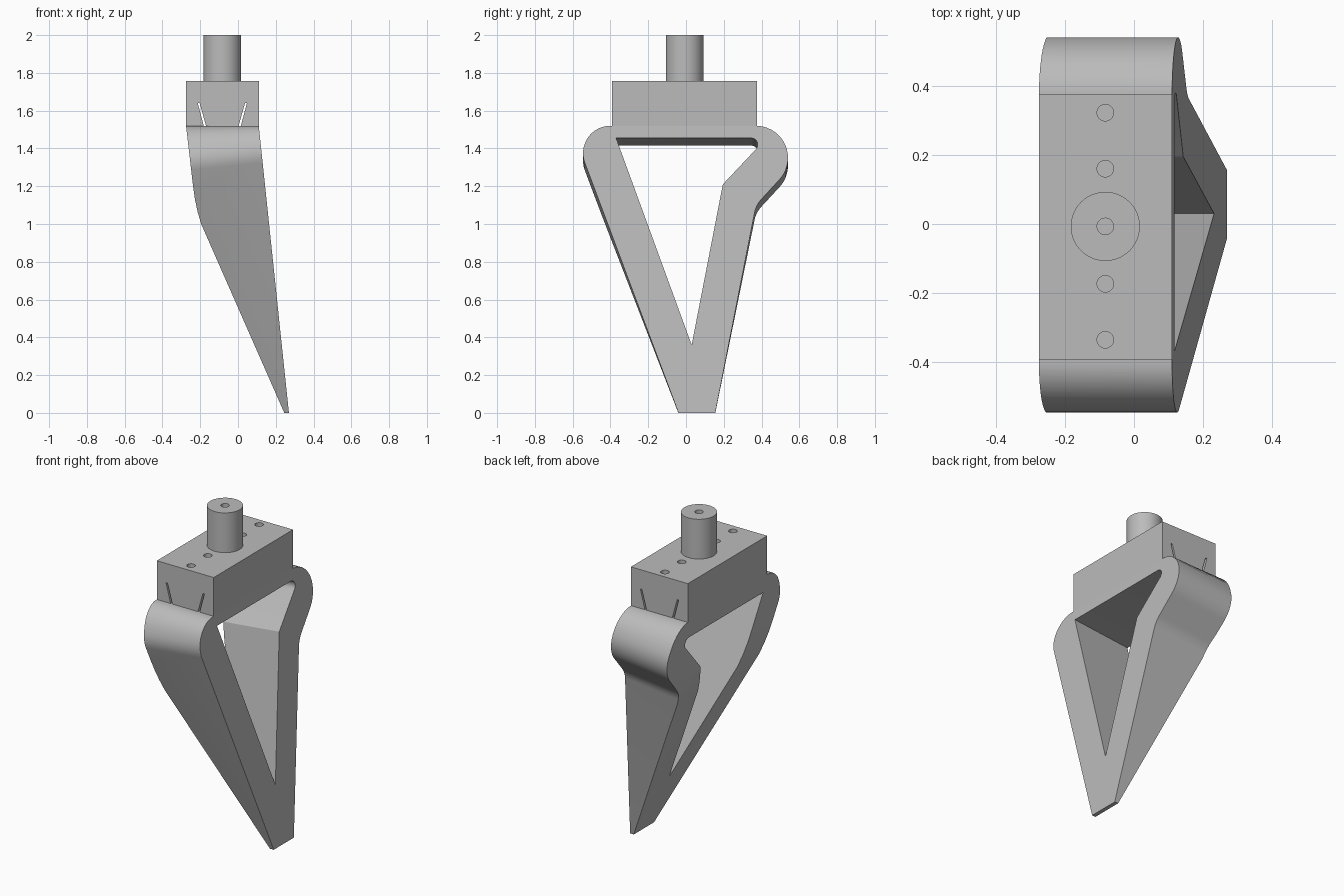
import bpy, bmesh, math

if "Cube" in bpy.data.objects:
    bpy.data.objects.remove(bpy.data.objects["Cube"], do_unlink=True)

grey = bpy.data.materials.new("plain grey")
grey.use_nodes = True
grey.diffuse_color = (0.5, 0.5, 0.5, 1)
grey.node_tree.nodes["Principled BSDF"].inputs["Base Color"].default_value = (0.5, 0.5, 0.5, 1)

TOP = 1.52        # top of the leg
TILT = 0.105      # lean of the leg's outer face
AXIS_X, AXIS_Y = -0.083, -0.007


def loft(name, start, end):
    """Solid between two matching rings of points."""
    bm = bmesh.new()
    a = [bm.verts.new(p) for p in start]
    b = [bm.verts.new(p) for p in end]
    bm.faces.new(a)
    bm.faces.new(b[::-1])
    for i in range(len(a)):
        j = (i + 1) % len(a)
        bm.faces.new((a[j], a[i], b[i], b[j]))
    bmesh.ops.recalc_face_normals(bm, faces=bm.faces)
    mesh = bpy.data.meshes.new(name)
    bm.to_mesh(mesh)
    bm.free()
    mesh.materials.append(grey)
    obj = bpy.data.objects.new(name, mesh)
    bpy.context.collection.objects.link(obj)
    return obj


def arc(cy, cz, r, start, end, steps):
    angles = [math.radians(start + (end - start) * i / steps) for i in range(steps + 1)]
    return [(cy + r * math.cos(t), cz + r * math.sin(t)) for t in angles]


def leaning(points, depth, flat_top):
    """Place side-profile points on the leaning face, pushed back by depth."""
    ring = []
    for y, z in points:
        fade = min(1, max(0, (TOP - z) / 0.1)) if flat_top else 1
        ring.append((0.11 + TILT * (TOP - z) - depth, y, z - TILT * depth * fade))
    return ring


def prism_y(name, points, y0, y1):
    return loft(name, [(x, y0, z) for x, z in points], [(x, y1, z) for x, z in points])


def cylinder(name, y, r, z0, z1, steps=48):
    ring = arc(AXIS_X, y, r, 0, 360, steps)[:-1]
    return loft(name, [(*p, z0) for p in ring], [(*p, z1) for p in ring])


def carve(obj, cutter, operation="DIFFERENCE"):
    mod = obj.modifiers.new("carve", "BOOLEAN")
    mod.operation = operation
    mod.solver = "EXACT"
    mod.object = cutter
    bpy.context.view_layer.objects.active = obj
    bpy.ops.object.modifier_apply(modifier=mod.name)
    bpy.data.objects.remove(cutter, do_unlink=True)


# Leg: rounded shoulders tapering to a narrow tip
outline = (arc(-0.40, 1.375, 0.145, 90, 200, 16)
           + [(-0.021, -0.05), (0.145, -0.05)]
           + arc(0.51, 1.03, 0.15, 169, 135, 6)
           + arc(0.37, 1.35, 0.17, -45, 90, 18))
leg = loft("leg", leaning(outline, 0, True), leaning(outline, 0.6, True))

# Leg: front silhouette trims the inner side
trim = [(-0.285, 1.6), (-0.275, 1.52), (-0.238, 1.2), (-0.228, 1.13), (-0.214, 1.065),
        (-0.195, 1.0), (0.245, 0), (0.5, 0), (0.5, 1.6)]
carve(leg, prism_y("leg_trim", trim, -1, 1), "INTERSECT")

# Leg: wedge-shaped opening
opening = ([(-0.37, 1.455), (0.03, 0.36), (0.195, 1.21)]
           + arc(0.345, 1.42, 0.035, -45, 90, 8))
carve(leg, loft("opening_cutter", leaning(opening, -0.1, False), leaning(opening, 0.6, False)))

# Mounting block with slanted slits and screw holes
block = prism_y("mounting_block",
                [(-0.275, TOP), (0.11, TOP), (0.11, 1.757), (-0.275, 1.757)], -0.392, 0.375)
for side in (-1, 1):
    low, high = AXIS_X + side * 0.087, AXIS_X + side * 0.125
    slit = [(low - 0.006, 1.5), (low + 0.006, 1.5), (high + 0.005, 1.64), (high - 0.005, 1.64)]
    carve(block, prism_y("slit_cutter", slit, -1, 1))
for y in (-0.335, -0.173, 0.16, 0.322):
    carve(block, cylinder("screw_cutter", y, 0.024, 1.56, 1.9, 24))

# Round shaft with a bore
shaft = cylinder("shaft", AXIS_Y, 0.1, 1.757, 2.0)
carve(shaft, cylinder("bore_cutter", AXIS_Y, 0.024, 1.8, 2.1, 24))

bpy.ops.object.select_all(action="DESELECT")
for obj in (leg, block, shaft):
    obj.select_set(True)
bpy.context.view_layer.objects.active = leg
bpy.ops.object.shade_smooth_by_angle(angle=math.radians(25))
